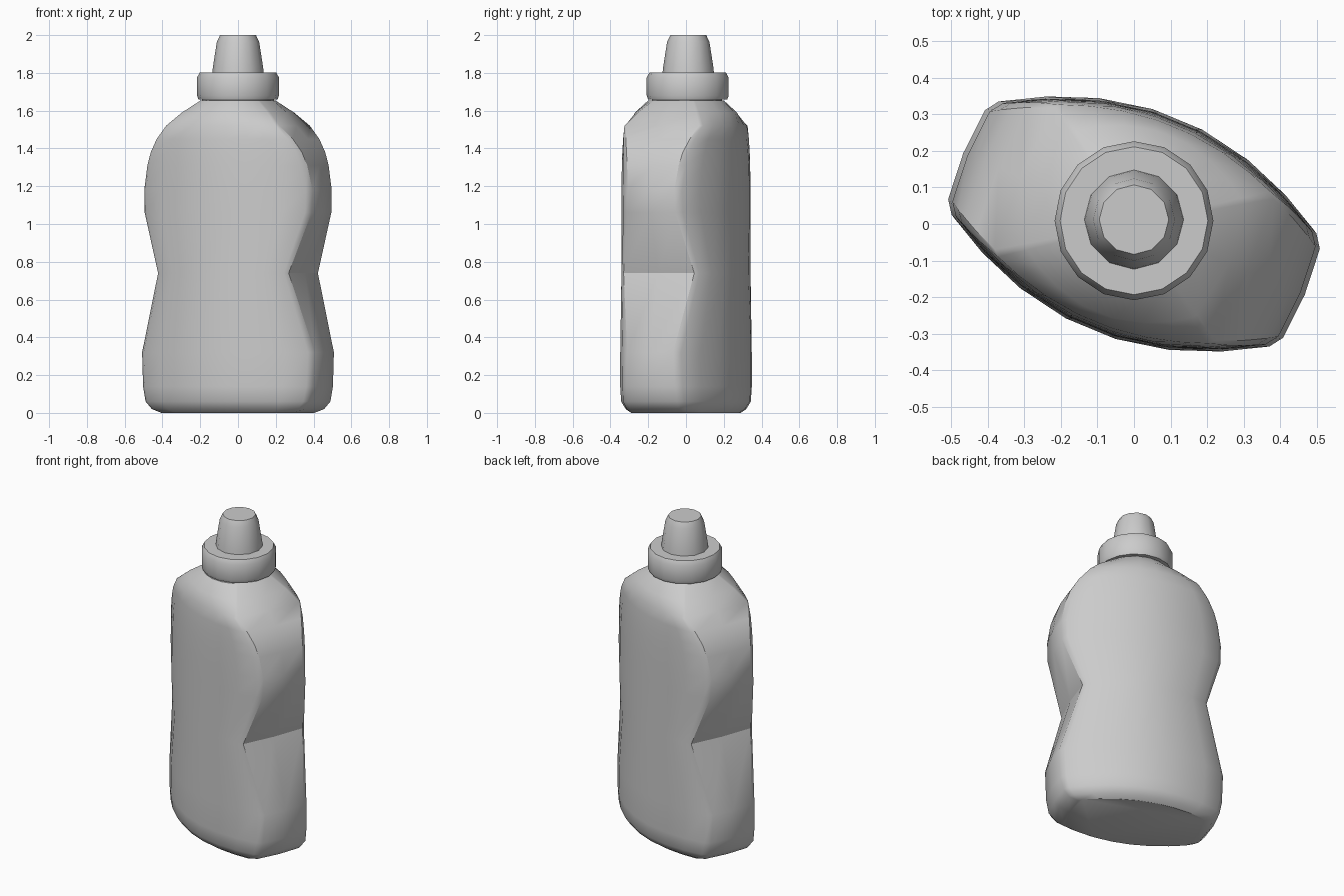
import bpy, bmesh, math
from mathutils import Matrix

cube = bpy.data.objects.get("Cube")
if cube:
    bpy.data.objects.remove(cube, do_unlink=True)

grey = bpy.data.materials.new("plain_grey")
grey.use_nodes = True
colour = (0.6, 0.6, 0.6, 1)
grey.diffuse_color = colour
grey.node_tree.nodes["Principled BSDF"].inputs["Base Color"].default_value = colour


def loft(name, rings, angle):
    """Skin a stack of closed rings and cap both ends."""
    bm = bmesh.new()
    loops = [[bm.verts.new(p) for p in ring] for ring in rings]
    for a, b in zip(loops, loops[1:]):
        for i in range(len(a)):
            j = (i + 1) % len(a)
            bm.faces.new((a[i], a[j], b[j], b[i]))
    bm.faces.new(loops[0][::-1])
    bm.faces.new(loops[-1])
    bmesh.ops.recalc_face_normals(bm, faces=bm.faces)
    mesh = bpy.data.meshes.new(name)
    bm.to_mesh(mesh)
    bm.free()
    mesh.materials.append(grey)
    obj = bpy.data.objects.new(name, mesh)
    bpy.context.collection.objects.link(obj)
    bpy.ops.object.select_all(action='DESELECT')
    obj.select_set(True)
    bpy.context.view_layer.objects.active = obj
    bpy.ops.object.shade_smooth_by_angle(angle=math.radians(angle))
    return obj


def lens(z, w, depth):
    """Lens-shaped section with curved broad sides and slightly bulging ends."""
    corner = depth - 0.74 * w * w
    half = [(w + 0.01, 0), (w, corner)]
    for f in (0.95, 0.72, 0.45, 0.15, -0.15, -0.45, -0.72, -0.95):
        u = w * f
        half.append((u, depth - 0.66 * u * u))
    half.append((-w, corner))
    return [(u, v, z) for u, v in half] + [(-u, -v, z) for u, v in half]


def to_circle(ring, z, radius, t=1):
    """Blend a section towards a circle."""
    out = []
    for u, v, _ in ring:
        k = radius / math.hypot(u, v)
        out.append((u + (u * k - u) * t, v + (v * k - v) * t, z))
    return out


# Bottle body: base bevel, pinched waist, rounded shoulders
levels = [(0, 0.38, 0.25), (0.02, 0.435, 0.28), (0.06, 0.47, 0.307),
          (0.14, 0.487, 0.313), (0.32, 0.495, 0.313), (0.74, 0.374, 0.306),
          (1.06, 0.478, 0.306), (1.18, 0.482, 0.305), (1.31, 0.458, 0.303),
          (1.38, 0.433, 0.3), (1.45, 0.39, 0.296), (1.52, 0.325, 0.288)]
rings = [lens(*lv) for lv in levels]
rings.append(to_circle(rings[-1], 1.59, 0.245, 0.6))
rings.append(to_circle(rings[-2], 1.655, 0.2))
body = loft("bottle_body", rings, 32)
body.data.transform(Matrix.Rotation(math.radians(-22.5), 4, 'Z'))


# Round cap parts
def turned(name, profile, y, sides):
    rings = [[(r * math.cos(i * math.tau / sides), y + r * math.sin(i * math.tau / sides), z)
              for i in range(sides)] for r, z in profile]
    return loft(name, rings, 35)


turned("neck", [(0.19, 1.62), (0.19, 1.68)], 0.005, 14)
turned("cap_collar", [(0.21, 1.66), (0.217, 1.68), (0.217, 1.775), (0.202, 1.803)], 0.009, 16)
turned("cap_nozzle", [(0.137, 1.79), (0.133, 1.83), (0.112, 1.965), (0.095, 2.0)], 0.012, 12)
